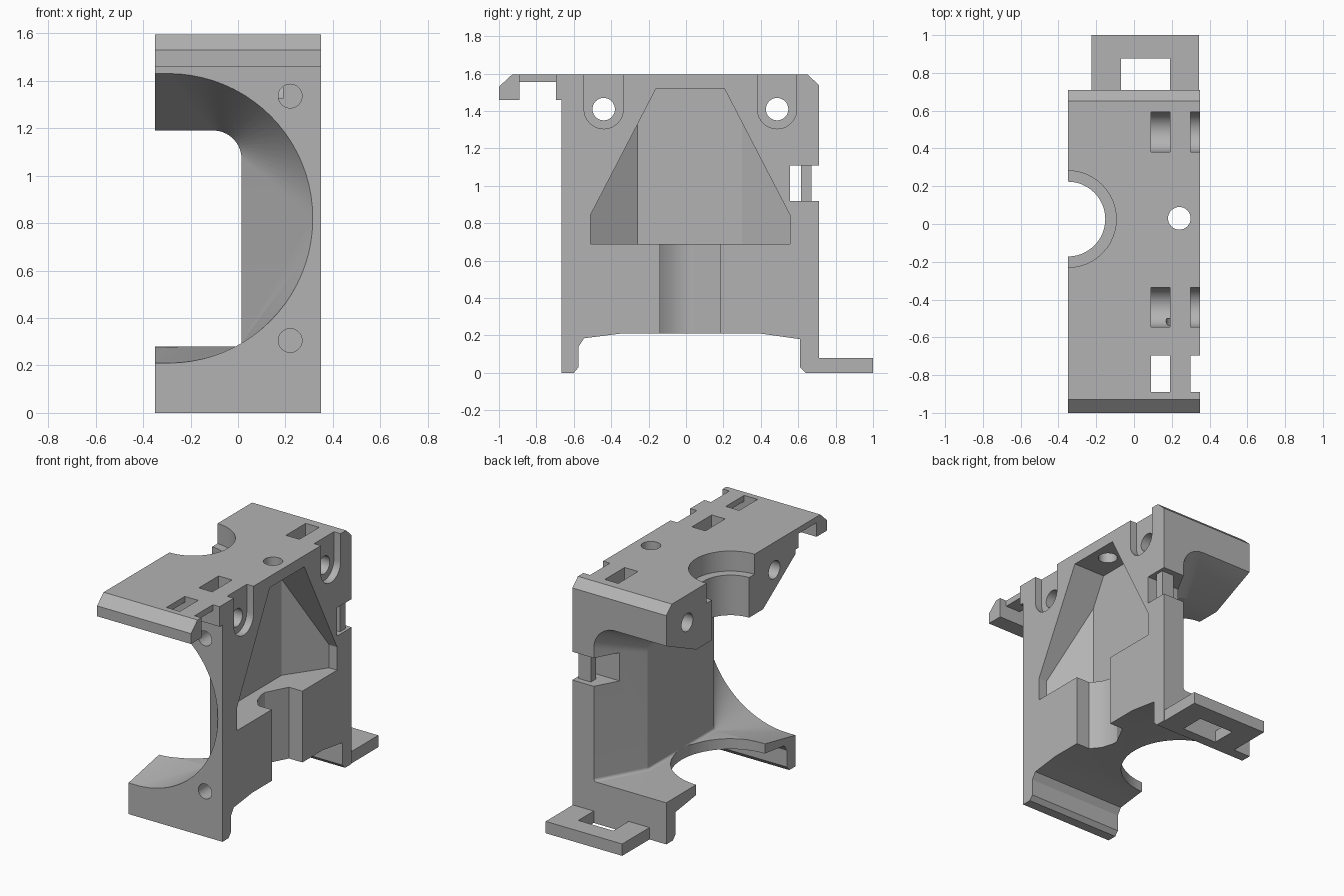
import bpy, bmesh, math

cube = bpy.data.objects.get("Cube")
if cube:
    bpy.data.objects.remove(cube, do_unlink=True)

grey = bpy.data.materials.new("plain grey")
grey.use_nodes = True
GREY = (0.45, 0.45, 0.45, 1)
grey.diffuse_color = GREY
grey.node_tree.nodes["Principled BSDF"].inputs["Base Color"].default_value = GREY


def loft(name, rings):
    """Closed solid through rings with equal point counts."""
    bm = bmesh.new()
    loops = [[bm.verts.new(p) for p in ring] for ring in rings]
    n = len(loops[0])
    for a, b in zip(loops, loops[1:]):
        for i in range(n):
            j = (i + 1) % n
            bm.faces.new((a[i], a[j], b[j], b[i]))
    bm.faces.new(loops[0][::-1])
    bm.faces.new(loops[-1])
    bmesh.ops.recalc_face_normals(bm, faces=bm.faces)
    mesh = bpy.data.meshes.new(name)
    bm.to_mesh(mesh)
    bm.free()
    mesh.materials.append(grey)
    ob = bpy.data.objects.new(name, mesh)
    bpy.context.collection.objects.link(ob)
    return ob


def prism(name, outline, axis, lo, hi):
    """Extrude a 2D outline along x, y or z."""
    place = {"x": lambda p, t: (t, p[0], p[1]),
             "y": lambda p, t: (p[0], t, p[1]),
             "z": lambda p, t: (p[0], p[1], t)}[axis]
    return loft(name, [[place(p, t) for p in outline] for t in (lo, hi)])


def arc(cx, cy, r, start, end, steps):
    angles = [math.radians(start + (end - start) * i / steps) for i in range(steps + 1)]
    return [(cx + r * math.cos(a), cy + r * math.sin(a)) for a in angles]


def circle(cx, cy, r, steps=32):
    return arc(cx, cy, r, 0, 360, steps)[:-1]


def rect(a0, a1, b0, b1):
    return [(a0, b0), (a1, b0), (a1, b1), (a0, b1)]


# Side profile of the shell with front lip and arched underside
body = prism("housing", [
    (-.665, 0), (-.6, 0), (-.575, .03), (-.575, .14), (-.545, .185), (-.35, .21),
    (.4, .21), (.61, .18), (.61, .03), (.64, 0), (.71, 0), (.71, 1.54), (.65, 1.595),
    (-.93, 1.595), (-1, 1.53), (-1, 1.46), (-.89, 1.46), (-.89, 1.555),
    (-.695, 1.555), (-.695, 1.46), (-.665, 1.46)], "x", -.35, .35)

cutters = []


def cut(outline, axis, lo, hi):
    cutters.append(prism("cutter", outline, axis, lo, hi))


# Duct: round mouth at the front, rounded rectangle inside, flared at the back
def section(y, right, top, bottom, r_top, r_bottom):
    pts = [(-.6, top)]
    pts += arc(right - r_top, top - r_top, r_top, 90, 0, 20)
    pts += arc(right - r_bottom, bottom + r_bottom, r_bottom, 0, -90, 20)
    pts.append((-.6, bottom))
    return [(x, y, z) for x, z in pts]


mouth = (.315, 1.43, .21, .608, .608)
throat = (.015, 1.19, .28, .12, .02)
flare = (.19, 1.335, .28, .16, .02)
cutters.append(loft("cutter", [
    section(-.8, *mouth), section(-.665, *mouth), section(-.32, *throat),
    section(.39, *throat), section(.71, *flare), section(.8, *flare)]))

# House-shaped side pocket: plan wedge intersected with the side outline
pocket = prism("cutter", [
    (.5, -.51), (.29, -.51), (.115, -.26), (.115, .3), (.29, .555), (.5, .555)],
    "z", .69, 1.52)
outline = prism("cutter", [
    (-.51, .6), (.555, .6), (.555, .845), (.205, 1.52), (.2, 1.6), (-.155, 1.6),
    (-.16, 1.52), (-.51, .845)], "x", 0, .6)


def boolean(target, tool, operation):
    mod = target.modifiers.new("cut", "BOOLEAN")
    mod.operation = operation
    mod.solver = "EXACT"
    mod.object = tool
    bpy.context.view_layer.objects.active = target
    bpy.ops.object.modifier_apply(modifier=mod.name)
    bpy.data.objects.remove(tool, do_unlink=True)


boolean(pocket, outline, "INTERSECT")
cutters.append(pocket)

# Channel below the pocket
cut([(.5, -.14), (.25, -.14), (.2, -.08), (.174, 0), (.174, .04), (.25, .185), (.5, .185)],
    "z", .1, .7)

# Stepped round recess in the roof, round opening in the floor, vertical screw hole
cut(circle(-.35, .026, .256, 48), "z", 1.46, 1.7)
cut(circle(-.35, .026, .198, 48), "z", 1.1, 1.7)
cut(circle(-.35, .026, .366, 64), "z", .05, .4)
cut(circle(.24, .03, .06), "z", 1.45, 1.7)

# Cross holes with nut slots, and clip slots in the lip
for x0, x1 in ((.09, .19), (.3, .45)):
    for y in (-.44, .487):
        slot = [(y - .105, 1.7)] + arc(y, 1.41, .105, 180, 360, 20) + [(y + .105, 1.7)]
        cut(slot, "x", x0, x1)
    cut(rect(x0, x1, -.89, -.695), "z", 1.5, 1.7)
for y in (-.44, .487):
    cut(circle(y, 1.41, .06), "x", -.5, .5)

# Blind screw holes in the front face
for z in (.305, 1.335):
    cut(circle(.22, z, .05), "y", -.8, -.5)

# Latch window in the rear wall
cut(rect(.555, .8, .92, 1.11), "x", -.1, .5)

for tool in cutters:
    boolean(body, tool, "DIFFERENCE")

# Latch bar inside the window
bar = prism("latch_bar", rect(.24, .33, .615, .67), "z", .91, 1.12)

# Rear foot loop
tab = prism("rear_tab", [
    (-.225, .7), (-.07, .7), (-.07, .875), (.19, .875), (.19, .7), (.345, .7),
    (.345, 1), (-.225, 1)], "z", 0, .08)

# Smooth curved faces, keep hard edges
bpy.ops.object.select_all(action="DESELECT")
for ob in (body, bar, tab):
    ob.select_set(True)
bpy.context.view_layer.objects.active = body
bpy.ops.object.shade_smooth_by_angle(angle=math.radians(25))
